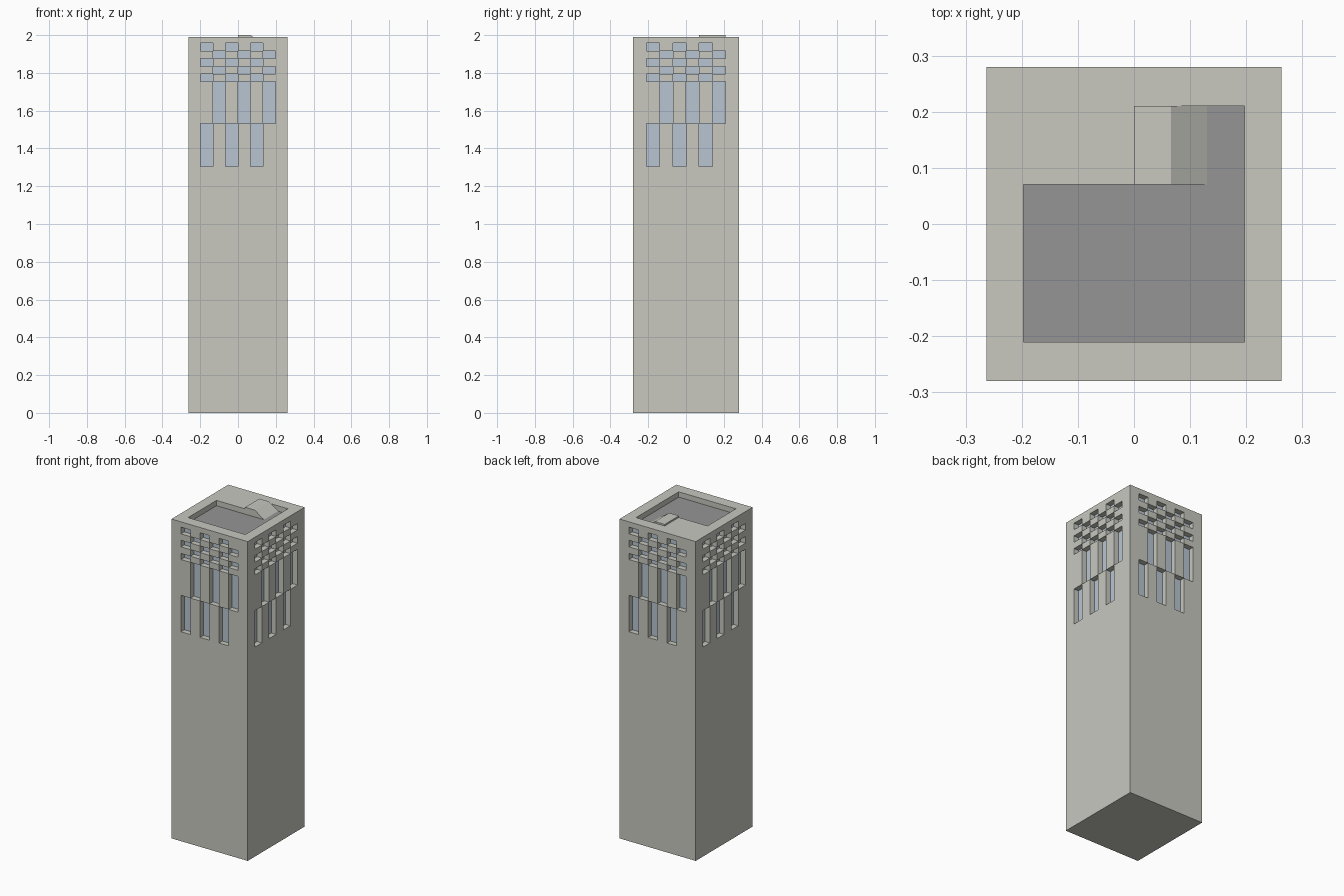
import bpy, bmesh
from math import radians
from mathutils import Matrix, Vector

if "Cube" in bpy.data.objects:
    bpy.data.objects.remove(bpy.data.objects["Cube"])

HX, HY, ROOF, PIT = 0.263, 0.28, 1.99, 1.957


def material(name, rgb):
    m = bpy.data.materials.new(name)
    m.diffuse_color = (*rgb, 1)
    m.use_nodes = True
    m.node_tree.nodes["Principled BSDF"].inputs["Base Color"].default_value = m.diffuse_color
    return m


def finish(bm, name, mat):
    bmesh.ops.remove_doubles(bm, verts=bm.verts, dist=1e-5)
    me = bpy.data.meshes.new(name)
    bm.to_mesh(me)
    bm.free()
    me.materials.append(mat)
    ob = bpy.data.objects.new(name, me)
    bpy.context.collection.objects.link(ob)
    return ob


def quad(bm, M, pts, toward):
    """Add a polygon whose normal points along the local direction given."""
    f = bm.faces.new([bm.verts.new(M @ Vector(p)) for p in pts])
    f.normal_update()
    if f.normal.dot(M.to_3x3() @ Vector(toward)) < 0:
        f.normal_flip()


def panel(wall, inset, M, us, vs, depth, sunk):
    """Gridded panel: sunk cells drop by depth and get side reveals."""
    for i in range(len(us) - 1):
        for j in range(len(vs) - 1):
            a, b, c, d = us[i], us[i + 1], vs[j], vs[j + 1]
            s = (i, j) in sunk
            w = -depth if s else 0
            quad(inset if s else wall, M,
                 [(a, c, w), (b, c, w), (b, d, w), (a, d, w)], (0, 0, 1))
            if not s:
                continue
            for di, dj, p, q in ((-1, 0, (a, c), (a, d)), (1, 0, (b, c), (b, d)),
                                 (0, -1, (a, c), (b, c)), (0, 1, (a, d), (b, d))):
                if (i + di, j + dj) not in sunk:
                    quad(wall, M, [(*p, 0), (*q, 0), (*q, w), (*p, w)], (-di, -dj, 0))


stone = material("stone", (0.58, 0.58, 0.53))
glass = material("glass", (0.48, 0.56, 0.64))
dark = material("roof_grey", (0.3, 0.3, 0.3))

tower, panes, pit = bmesh.new(), bmesh.new(), bmesh.new()

# Four facades with staggered windows, same pattern turned around the tower
levels = [0, 1.305, 1.532, 1.755, 1.793, 1.834, 1.875, 1.915, 1.957, ROOF]
windows = {(i, j) for j in range(1, 8) for i in range(1, 7) if (i + j) % 2 == 0}
for k in range(4):
    half, dist = (HX, HY) if k % 2 == 0 else (HY, HX)
    cols = [half * (n / 4 - 1) for n in range(9)]
    M = (Matrix.Rotation(radians(90 * k), 4, 'Z') @ Matrix.Translation((0, -dist, 0))
         @ Matrix.Rotation(radians(90), 4, 'X'))
    panel(tower, panes, M, cols, levels, 0.033, windows)

# Roof with L-shaped sunken terrace, and the underside
xs = [-HX, -HX * 0.75, 0, HX * 0.75, HX]
ys = [-HY, -HY * 0.75, HY * 0.25, HY * 0.75, HY]
panel(tower, pit, Matrix.Translation((0, 0, ROOF)), xs, ys, ROOF - PIT,
      {(1, 1), (2, 1), (1, 1), (2, 2)})
quad(tower, Matrix(), [(-HX, -HY, 0), (HX, -HY, 0), (HX, HY, 0), (-HX, HY, 0)], (0, 0, -1))

finish(tower, "tower_walls", stone)
finish(panes, "window_panes", glass)
finish(pit, "roof_terrace", dark)

# Roof stair housing: flat top followed by a ramp down to the terrace
bm = bmesh.new()
profile = [(0, PIT), (0.13, PIT), (0.066, 2.0), (0, 2.0)]
face = bm.faces.new([bm.verts.new((x, HY * 0.25, z)) for x, z in profile])
ext = bmesh.ops.extrude_face_region(bm, geom=[face])
bmesh.ops.translate(bm, vec=(0, HY * 0.5, 0),
                    verts=[v for v in ext["geom"] if isinstance(v, bmesh.types.BMVert)])
bmesh.ops.recalc_face_normals(bm, faces=bm.faces)
finish(bm, "roof_stair_housing", stone)
